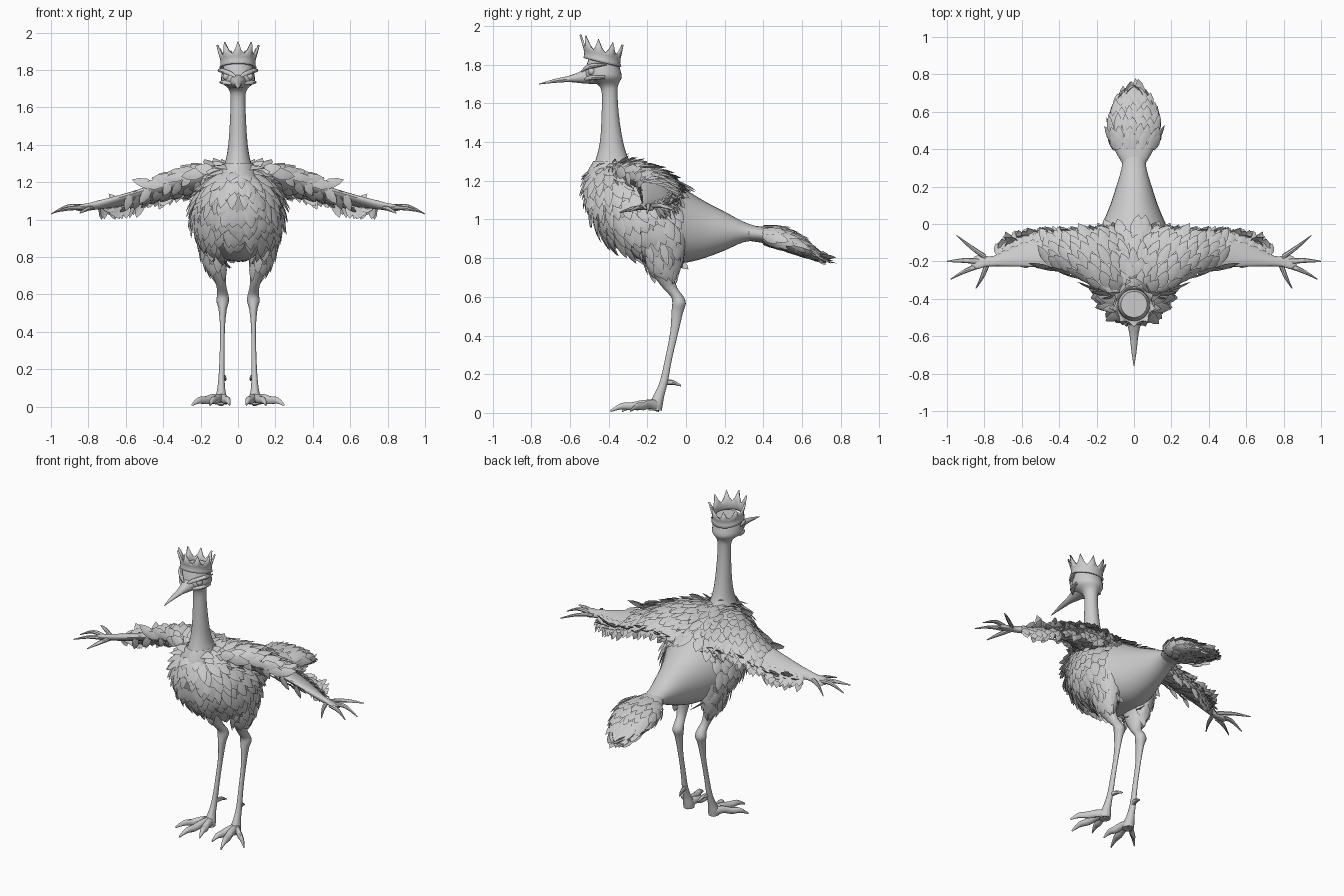
import bpy, bmesh, math, random
from mathutils import Vector

if "Cube" in bpy.data.objects:
    bpy.data.objects.remove(bpy.data.objects["Cube"])

random.seed(4)
grey = bpy.data.materials.new("plumage grey")
grey.diffuse_color = (0.6, 0.6, 0.6, 1)
grey.use_nodes = True
grey.node_tree.nodes["Principled BSDF"].inputs["Base Color"].default_value = grey.diffuse_color


def finish(name, bm, mirror=False, closed=True, angle=40):
    if closed:
        bmesh.ops.recalc_face_normals(bm, faces=bm.faces)
    me = bpy.data.meshes.new(name)
    bm.to_mesh(me)
    bm.free()
    me.materials.append(grey)
    me.shade_smooth()
    me.set_sharp_from_angle(angle=math.radians(angle))
    ob = bpy.data.objects.new(name, me)
    bpy.context.collection.objects.link(ob)
    if mirror:
        ob.modifiers.new("mirror", "MIRROR").use_mirror_merge = False
    return ob


def spline(rows, u):
    # smooth interpolation through the rows (x, y, z, radius a, radius b)
    u = max(0, min(len(rows) - 1, u))
    i = min(int(u), len(rows) - 2)
    t = u - i
    p0, p1, p2, p3 = (rows[max(0, min(len(rows) - 1, i + k))] for k in (-1, 0, 1, 2))
    return [b + 0.5 * t * (c - a + t * (2 * a - 5 * b + 4 * c - d + t * (3 * (b - c) + d - a)))
            for a, b, c, d in zip(p0, p1, p2, p3)]


def point(rows, axis, u, ang, shear=0):
    x, y, z, ra, rb = spline(rows, u)
    c, s = ra * math.cos(ang), rb * math.sin(ang)
    if axis == "x":
        return Vector((x, y + c, z + s - shear * c))
    if axis == "y":
        return Vector((x + c, y, z + s))
    return Vector((x + c, y + s, z))


def loft(name, rows, axis, sides=16, sub=3, shear=0, mirror=False):
    bm = bmesh.new()
    n = (len(rows) - 1) * sub
    rings = [[bm.verts.new(point(rows, axis, k / sub, j * math.tau / sides, shear))
              for j in range(sides)] for k in range(n + 1)]
    for a, b in zip(rings, rings[1:]):
        for j in range(sides):
            bm.faces.new((a[j], a[j - 1], b[j - 1], b[j]))
    bm.faces.new(rings[0])
    bm.faces.new(rings[-1])
    return finish(name, bm, mirror)


def plume(bm, p, n, d, length, width, lift):
    # one pointed feather with a raised spine
    side = d.cross(n)
    rows = []
    for t, w in ((0, 0.6), (0.4, 1), (0.75, 0.65), (1, 0)):
        c = p + d * length * t + n * (lift * length * t + 0.004)
        rows.append([bm.verts.new(c - side * width * w / 2),
                     bm.verts.new(c + n * width * 0.15 * w),
                     bm.verts.new(c + side * width * w / 2)] if w else [bm.verts.new(c)])
    for a, b in zip(rows, rows[1:]):
        for k in (0, 1):
            bm.faces.new((a[k], a[k + 1], b[k + 1], b[k]) if len(b) > 1 else (a[k], a[k + 1], b[0]))


def plumage(name, rows, axis, us, angs, guide, length, width, lift, shear=0, mirror=False,
            keep=lambda p: True):
    # feathers laid over a lofted surface in staggered rows
    bm = bmesh.new()
    step = (angs[-1] - angs[0]) / max(1, len(angs) - 1)
    for i, u in enumerate(us):
        for ang in angs:
            a = ang + step * (0.5 * (i % 2) + random.uniform(-0.2, 0.2))
            p = point(rows, axis, u, a, shear)
            if not keep(p):
                continue
            du = point(rows, axis, u + .05, a, shear) - point(rows, axis, u - .05, a, shear)
            da = point(rows, axis, u, a + .05, shear) - point(rows, axis, u, a - .05, shear)
            n = du.cross(da).normalized()
            if n.dot(p - Vector(spline(rows, u)[:3])) < 0:
                n = -n
            d = Vector(guide) + Vector((random.uniform(-.15, .15), 0, 0))
            d = (d - n * d.dot(n)).normalized()
            plume(bm, p, n, d, length * random.uniform(.75, 1.2), width * random.uniform(.8, 1.15), lift)
    return finish(name, bm, mirror, closed=False, angle=50)


def span(a, b, n):
    return [a + (b - a) * k / (n - 1) for k in range(n)]


def around(n):
    return [math.tau * k / n for k in range(n)]


# Body, tapering back to the tail root
body = [(0, -.51, 1.14, .02, .02), (0, -.48, 1.13, .10, .12), (0, -.40, 1.09, .18, .20),
        (0, -.30, 1.05, .225, .235), (0, -.20, 1.025, .235, .24), (0, -.10, .995, .215, .22),
        (0, 0, .965, .17, .188), (0, .10, .947, .128, .145), (0, .20, .94, .095, .1),
        (0, .30, .935, .066, .052), (0, .38, .925, .06, .035)]
loft("body", body, "y", 28)
plumage("body_feathers", body, "y", span(.7, 5.3, 12), around(22), (0, .4, -.9), .11, .065, .16,
        keep=lambda p: p.z > .88 or abs(p.x) > .09)

# Neck and head
neck = [(0, -.34, 1.12, .17, .17), (0, -.36, 1.22, .115, .14), (0, -.38, 1.30, .072, .09),
        (0, -.385, 1.40, .052, .06), (0, -.392, 1.55, .042, .044), (0, -.395, 1.66, .04, .041),
        (0, -.405, 1.70, .052, .056), (0, -.427, 1.735, .088, .095), (0, -.43, 1.775, .088, .09),
        (0, -.43, 1.81, .08, .08), (0, -.43, 1.84, .07, .07)]
loft("neck_and_head", neck, "z", 24)
plumage("neck_ruff", neck, "z", span(.4, 2, 4), around(14), (0, 0, -1), .11, .065, .15)

# Beak, brows and eyes
loft("beak", [(0, -.46, 1.745, .06, .045), (0, -.53, 1.737, .038, .034), (0, -.60, 1.727, .023, .017),
              (0, -.68, 1.716, .014, .01), (0, -.76, 1.70, .002, .002)], "y", 12)
loft("brow", [(.015, -.54, 1.765, .006, .006), (.05, -.515, 1.785, .015, .012),
              (.09, -.465, 1.797, .015, .012), (.105, -.41, 1.80, .003, .003)], "y", 8, mirror=True)
loft("cheek", [(.03, -.525, 1.725, .006, .006), (.07, -.485, 1.733, .018, .013),
               (.09, -.42, 1.735, .01, .008)], "y", 8, mirror=True)
bm = bmesh.new()
bmesh.ops.create_uvsphere(bm, u_segments=12, v_segments=8, radius=.02)
bmesh.ops.translate(bm, verts=bm.verts, vec=(.062, -.487, 1.765))
finish("eye", bm, mirror=True)

# Crown: a flared band with nine points, tilted up at the front
bm = bmesh.new()
rings = []
for level in range(4):
    ring = []
    for k in range(36):
        a = math.tau * k / 36 - math.pi / 2
        peak = (1, .3, 0, .3)[k % 4]
        r, h = ((.09, 0), (.083, .016), (.085, .045), (.088 + .02 * peak, .058 + .062 * peak))[level]
        y = r * math.sin(a)
        ring.append(bm.verts.new((r * math.cos(a), -.433 + y, 1.81 - .25 * y + h)))
    rings.append(ring)
for a, b in zip(rings, rings[1:]):
    for k in range(36):
        bm.faces.new((a[k - 1], a[k], b[k], b[k - 1]))
crown = finish("crown", bm)
crown.modifiers.new("thickness", "SOLIDIFY").thickness = .01

# Wings: arm with a drooping trailing sheet, ending in a palm
wing = [(.02, -.22, 1.18, .17, .07), (.15, -.21, 1.20, .16, .07), (.28, -.175, 1.195, .115, .055),
        (.42, -.155, 1.155, .085, .038), (.55, -.155, 1.12, .075, .028), (.66, -.175, 1.095, .052, .025),
        (.75, -.198, 1.078, .028, .022), (.80, -.20, 1.068, .03, .018), (.84, -.205, 1.063, .036, .015),
        (.87, -.205, 1.06, .015, .008)]
loft("wing", wing, "x", 20, shear=.3, mirror=True)
plumage("wing_trailing_feathers", wing, "x", span(.6, 5.6, 22), span(-.5, .6, 4), (.35, 1, -.5),
        .085, .05, .1, .3, True)
plumage("shoulder_feathers", wing, "x", span(.1, 3.2, 9), span(.7, 2.9, 6), (.5, .8, -.2),
        .11, .06, .17, .3, True)
plumage("wing_underside_feathers", wing, "x", span(1, 4.2, 9), span(3.3, 5.6, 4), (.4, .5, -.6),
        .085, .05, .12, .3, True)

# Fingers
for k, (b, m, t) in enumerate([((.79, -.18, 1.068), (.87, -.125, 1.07), (.95, -.06, 1.05)),
                               ((.83, -.20, 1.065), (.91, -.195, 1.07), (1.0, -.20, 1.03)),
                               ((.82, -.22, 1.063), (.90, -.25, 1.06), (.98, -.295, 1.04))]):
    loft("finger_%d" % (k + 1), [(*b, .016, .013), (*m, .013, .011), (*t, .003, .003)], "x", 8, 4, mirror=True)
loft("thumb", [(.78, -.20, 1.065, .016, .013), (.81, -.28, 1.055, .012, .011), (.845, -.345, 1.035, .003, .003)],
     "y", 8, 4, mirror=True)

# Tail fan
tail = [(0, .32, .93, .06, .04), (0, .40, .92, .105, .042), (0, .48, .905, .125, .045),
        (0, .56, .875, .115, .04), (0, .63, .84, .08, .026), (0, .68, .815, .03, .01)]
loft("tail", tail, "y", 20)
plumage("tail_feathers", tail, "y", span(1, 4.6, 8), around(16), (0, 1, -.5), .10, .055, .12)

# Legs: thigh, hock and shank in one sweep
leg = [(.12, -.13, .95, .10, .13), (.122, -.125, .82, .07, .10), (.105, -.115, .72, .043, .06),
       (.09, -.085, .65, .027, .038), (.082, -.045, .60, .03, .033), (.082, -.036, .565, .034, .035),
       (.082, -.045, .52, .022, .03), (.083, -.06, .42, .013, .021), (.085, -.09, .28, .013, .018),
       (.088, -.115, .16, .016, .021), (.09, -.14, .09, .022, .028), (.09, -.155, .045, .032, .035),
       (.09, -.16, .012, .032, .035)]
loft("leg", leg, "z", 16, mirror=True)
plumage("thigh_feathers", leg, "z", span(.2, 1.5, 4), span(-1.6, 3.6, 9), (0, .25, -1), .10, .055, .1,
        mirror=True, keep=lambda p: p.x > .08)

# Toes and rear spur
for name, x1, y1, x2, y2 in (("inner_toe", .065, -.25, .045, -.33), ("middle_toe", .12, -.28, .15, -.39),
                             ("outer_toe", .17, -.22, .245, -.29)):
    loft(name, [(.09, -.14, .035, .028, .032), ((x1 + .09) / 2, (y1 - .15) / 2, .045, .022, .024),
                (x1, y1, .034, .023, .022), ((x1 + x2) / 2, (y1 + y2) / 2, .034, .016, .017),
                (x2, y2, .01, .004, .006)], "y", 10, mirror=True)
loft("rear_spur", [(.086, -.12, .155, .012, .014), (.075, -.07, .158, .012, .013), (.066, -.025, .14, .003, .004)],
     "y", 8, mirror=True)
